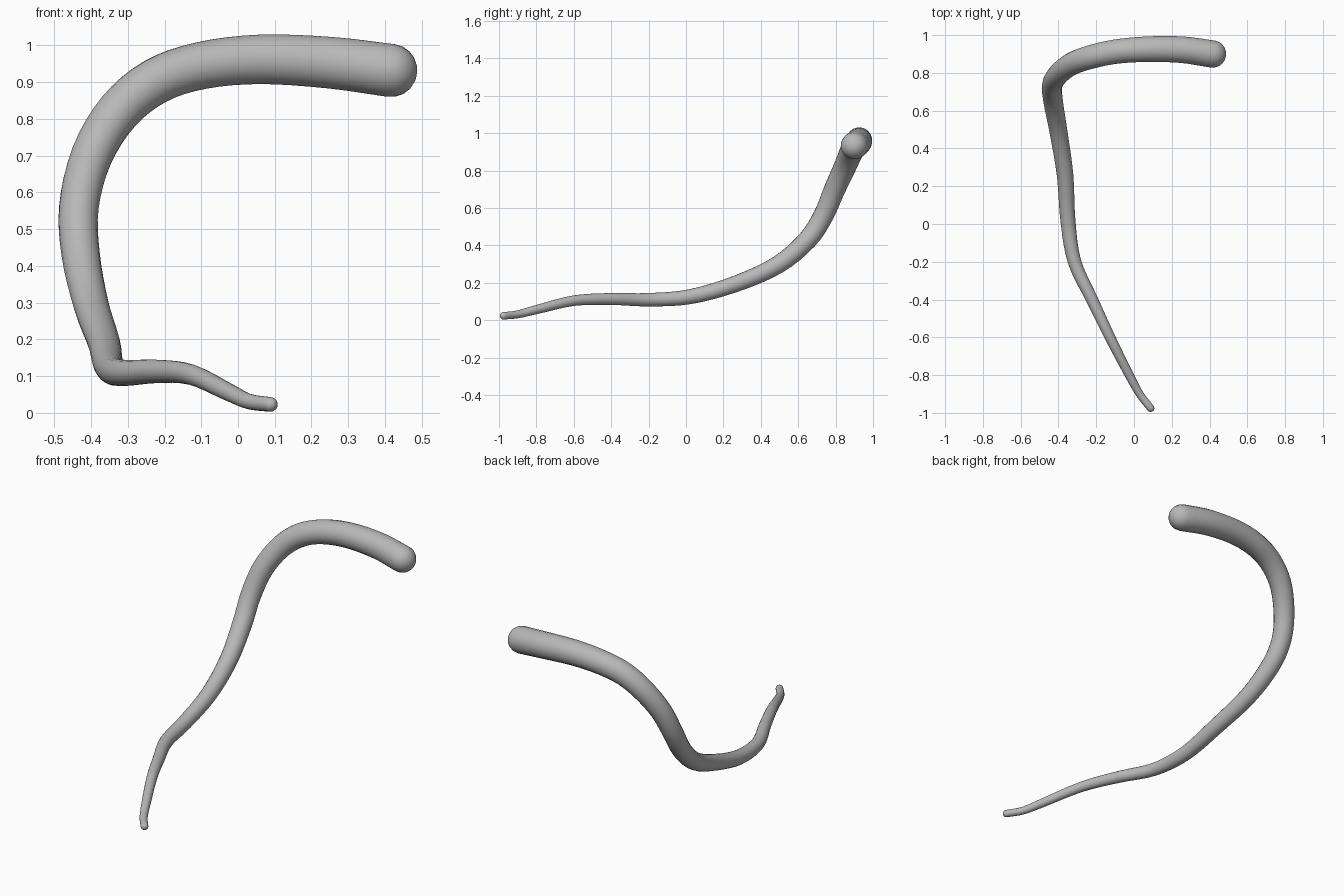
import bpy, bmesh
from math import sin, cos, pi
from mathutils import Vector

cube = bpy.data.objects.get("Cube")
if cube:
    bpy.data.objects.remove(cube, do_unlink=True)

SIDES, STEPS, CAP = 20, 4, 5

# Centre line with radius: x, y, z, r, from the thick end to the thin tip
path = [Vector(p) for p in (
    (.415, .90, .932, .073), (.25, .923, .953, .071), (.06, .925, .962, .068),
    (-.1, .912, .945, .065), (-.225, .885, .902, .063), (-.325, .85, .82, .060),
    (-.398, .795, .70, .057), (-.433, .735, .56, .054), (-.428, .65, .43, .052),
    (-.40, .49, .295, .048), (-.365, .26, .192, .044), (-.35, .02, .125, .040),
    (-.315, -.2, .109, .036), (-.222, -.4, .113, .032), (-.127, -.6, .104, .028),
    (-.025, -.8, .056, .024), (.03, -.9, .031, .021), (.088, -.975, .023, .020))]


def spline(pts, steps):
    """Smooth curve through all the points, radius included."""
    ext = [2 * pts[0] - pts[1]] + pts + [2 * pts[-1] - pts[-2]]
    out = []
    for a, b, c, d in zip(ext, ext[1:], ext[2:], ext[3:]):
        for i in range(steps):
            t = i / steps
            out.append((2 * b + (c - a) * t + (2 * a - 5 * b + 4 * c - d) * t ** 2
                        + (3 * b - a - 3 * c + d) * t ** 3) / 2)
    return out + [pts[-1]]


def tube(name, pts, mat):
    """Sweep a circle of changing radius and close both ends with domes."""
    centre = [p.xyz for p in pts]
    last = len(pts) - 1
    tangent = [(centre[min(i + 1, last)] - centre[max(i - 1, 0)]).normalized()
               for i in range(last + 1)]
    stations = [(c, t, p.w) for c, t, p in zip(centre, tangent, pts)]

    def dome(i, sign):
        c, t, r = stations[i]
        return [(c + sign * t * r * sin(a), t, r * cos(a))
                for a in (k * pi / 2 / CAP for k in range(1, CAP))]

    rings = dome(0, -1)[::-1] + stations + dome(last, 1)
    bm = bmesh.new()
    normal = tangent[0].orthogonal().normalized()
    loops = []
    for c, t, r in rings:
        normal = (normal - t * normal.dot(t)).normalized()
        side = t.cross(normal)
        loops.append([bm.verts.new(c + r * (normal * cos(a) + side * sin(a)))
                      for a in (2 * pi * k / SIDES for k in range(SIDES))])
    for lo, hi in zip(loops, loops[1:]):
        for k in range(SIDES):
            n = (k + 1) % SIDES
            bm.faces.new((lo[k], lo[n], hi[n], hi[k]))
    # Pole vertices at both ends
    for loop, i, sign in ((loops[0], 0, -1), (loops[-1], last, 1)):
        c, t, r = stations[i]
        pole = bm.verts.new(c + sign * t * r)
        for k in range(SIDES):
            bm.faces.new((loop[k], loop[(k + 1) % SIDES], pole))
    bmesh.ops.recalc_face_normals(bm, faces=bm.faces)
    for f in bm.faces:
        f.smooth = True
    mesh = bpy.data.meshes.new(name)
    bm.to_mesh(mesh)
    bm.free()
    mesh.materials.append(mat)
    obj = bpy.data.objects.new(name, mesh)
    bpy.context.collection.objects.link(obj)
    return obj


grey = bpy.data.materials.new("plain_grey")
grey.use_nodes = True
colour = (.48, .48, .48, 1)
grey.diffuse_color = colour
grey.node_tree.nodes["Principled BSDF"].inputs["Base Color"].default_value = colour

tube("tapered_tail", spline(path, STEPS), grey)
